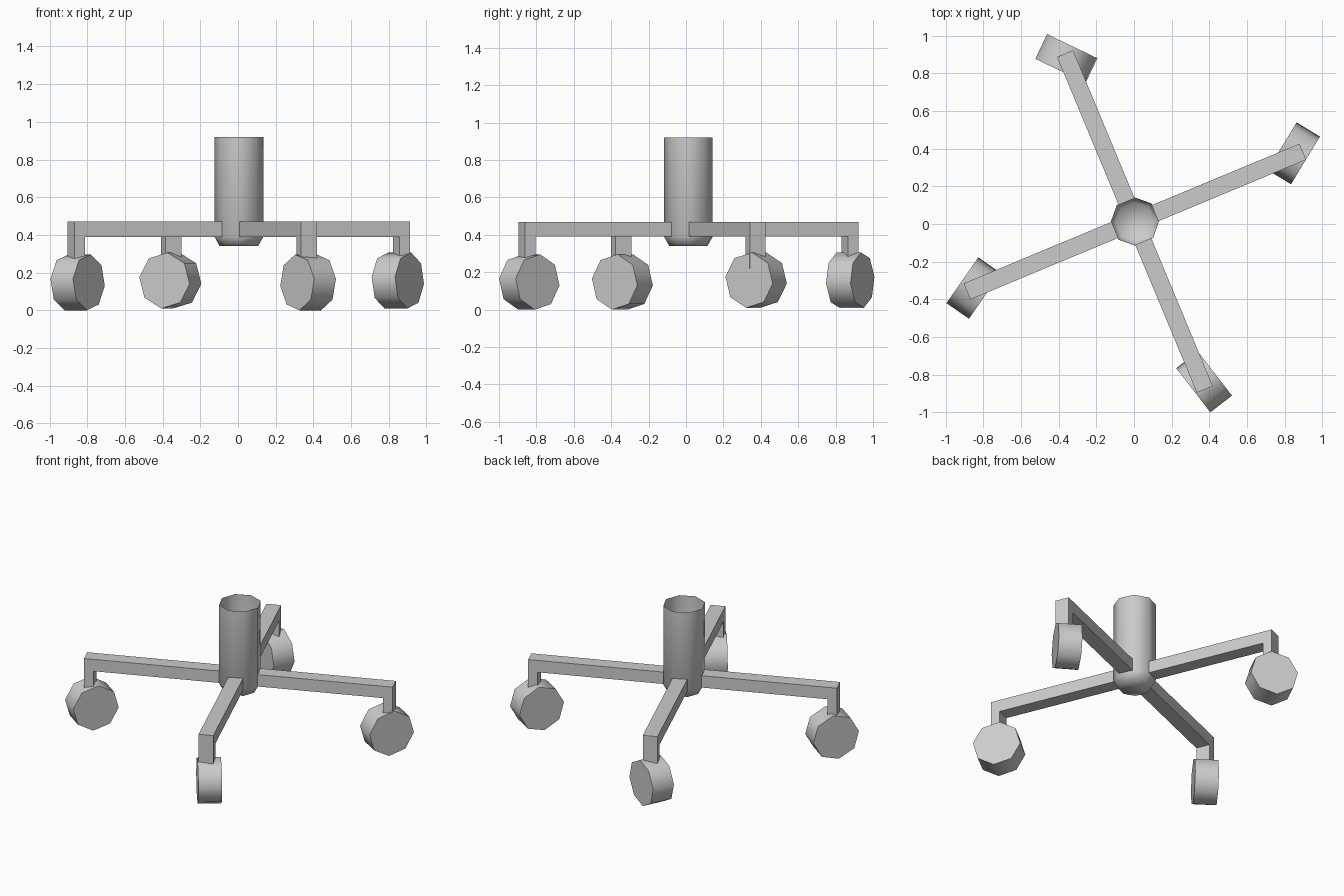
import bpy, bmesh
from math import radians, cos, sin, pi
from mathutils import Matrix, Vector

if "Cube" in bpy.data.objects:
    bpy.data.objects.remove(bpy.data.objects["Cube"])

CENTRE = Vector((0.005, 0.013, 0))


def finish(bm, name, matrix, smooth_angle=None):
    bmesh.ops.recalc_face_normals(bm, faces=bm.faces)
    mesh = bpy.data.meshes.new(name)
    bm.to_mesh(mesh)
    bm.free()
    ob = bpy.data.objects.new(name, mesh)
    bpy.context.collection.objects.link(ob)
    ob.matrix_world = matrix
    if smooth_angle:
        bpy.ops.object.select_all(action='DESELECT')
        ob.select_set(True)
        bpy.context.view_layer.objects.active = ob
        bpy.ops.object.shade_smooth_by_angle(angle=radians(smooth_angle))
    return ob


# Open-topped eight-sided hub with a tapered, closed foot
bm = bmesh.new()
rings = []
for r, z in [(0.102, 0.34), (0.13, 0.39), (0.13, 0.92)]:
    rings.append([bm.verts.new((r * cos(a), r * sin(a), z))
                  for a in (radians(3) + i * pi / 4 for i in range(8))])
for low, high in zip(rings, rings[1:]):
    for i in range(8):
        j = (i + 1) % 8
        bm.faces.new((low[i], low[j], high[j], high[i]))
bm.faces.new(rings[0][::-1])
finish(bm, "hub", Matrix.Translation(CENTRE), 80)


# Arm with a downturned post at its end: L profile given a width
def arm(name, angle):
    profile = [(0.115, 0.39), (0.905, 0.39), (0.905, 0.22),
               (0.965, 0.22), (0.965, 0.47), (0.115, 0.47)]
    w = 0.046
    bm = bmesh.new()
    face = bm.faces.new([bm.verts.new((x, -w, z)) for x, z in profile])
    new = bmesh.ops.extrude_face_region(bm, geom=[face])["geom"]
    bmesh.ops.translate(bm, vec=(0, 2 * w, 0),
                        verts=[v for v in new if isinstance(v, bmesh.types.BMVert)])
    finish(bm, name, Matrix.Translation(CENTRE) @ Matrix.Rotation(radians(angle), 4, 'Z'))


# Eight-sided caster wheel, its axle turned to the given heading
def wheel(name, x, y, z, heading):
    bm = bmesh.new()
    bmesh.ops.create_cone(bm, cap_ends=True, segments=8,
                          radius1=0.149, radius2=0.149, depth=0.145)
    m = (Matrix.Translation((x, y, z)) @ Matrix.Rotation(radians(heading), 4, 'Z')
         @ Matrix.Rotation(pi / 2, 4, 'Y') @ Matrix.Rotation(radians(-7), 4, 'Z'))
    finish(bm, name, m, 50)


casters = [(0.848, 0.375, 0.158, -31.3), (-0.359, 0.878, 0.158, -115.6),
           (-0.851, -0.34, 0.148, -34.8), (0.372, -0.838, 0.148, 37.7)]
for i, c in enumerate(casters):
    arm(f"arm_{i + 1}", 22.6 + 90 * i)
    wheel(f"caster_wheel_{i + 1}", *c)
